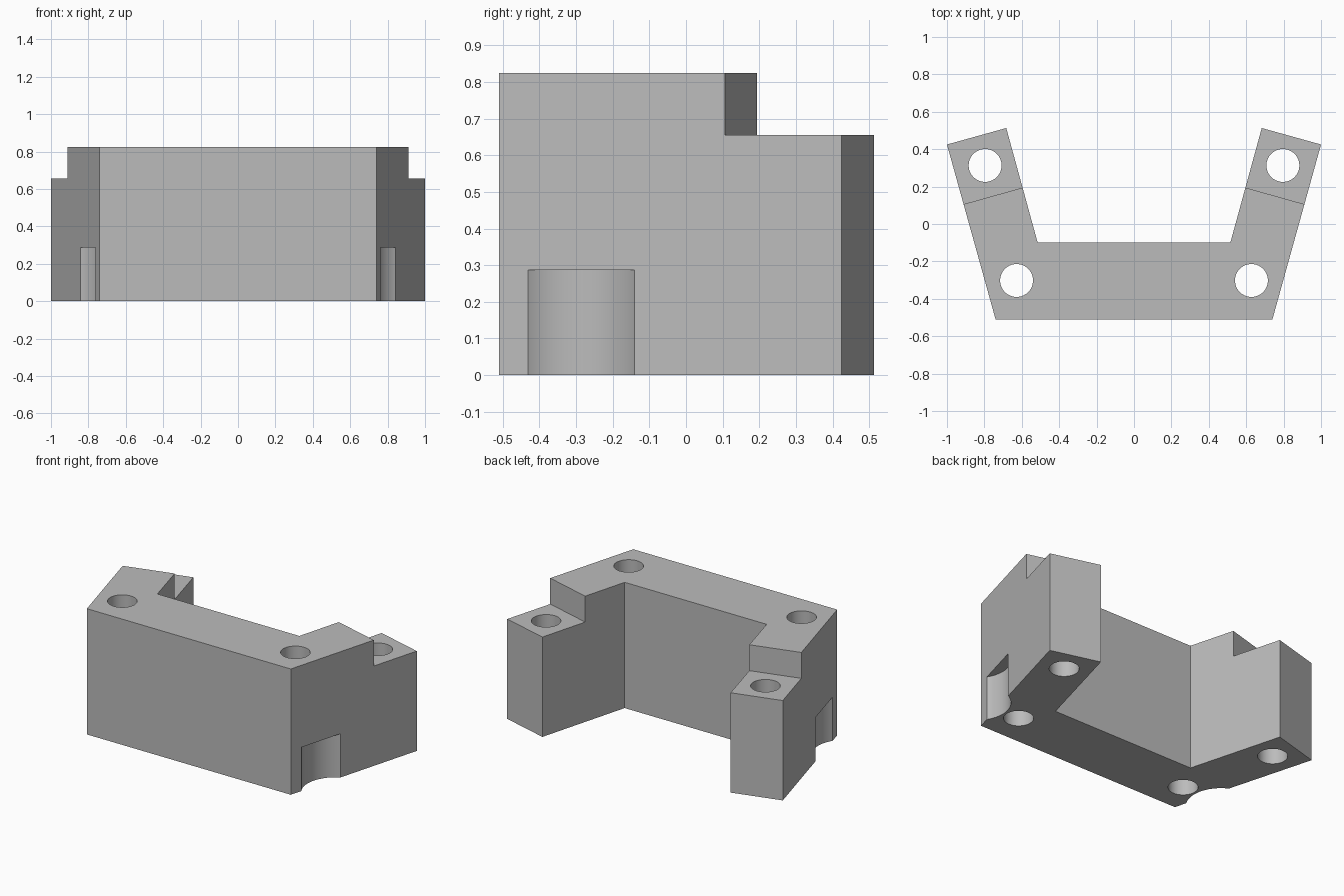
import bpy, bmesh, math

cube = bpy.data.objects.get("Cube")
if cube:
    bpy.data.objects.remove(cube, do_unlink=True)

grey = bpy.data.materials.new("plain grey")
grey.use_nodes = True
colour = (0.5, 0.5, 0.5, 1)
grey.diffuse_color = colour
grey.node_tree.nodes["Principled BSDF"].inputs["Base Color"].default_value = colour

HEIGHT, STEP = 0.825, 0.655


def prism(name, outline, z0, z1):
    """Extrude a flat outline between two heights."""
    bm = bmesh.new()
    base = bm.faces.new([bm.verts.new((x, y, z0)) for x, y in outline])
    top = bmesh.ops.extrude_face_region(bm, geom=[base])["geom"]
    for v in top:
        if isinstance(v, bmesh.types.BMVert):
            v.co.z = z1
    bmesh.ops.recalc_face_normals(bm, faces=bm.faces)
    mesh = bpy.data.meshes.new(name)
    bm.to_mesh(mesh)
    bm.free()
    mesh.materials.append(grey)
    obj = bpy.data.objects.new(name, mesh)
    bpy.context.collection.objects.link(obj)
    return obj


def circle(cx, cy, r, n=64):
    return [(cx + r * math.cos(2 * math.pi * i / n),
             cy + r * math.sin(2 * math.pi * i / n)) for i in range(n)]


# Bracket body: straight front bar with two splayed arms
half = [(0.74, -0.51), (1.0, 0.425), (0.683, 0.513), (0.515, -0.10)]
body = prism("bracket_body", half + [(-x, y) for x, y in reversed(half)], 0, HEIGHT)

# Outward direction of the sloping side, used to place the side pocket
angle = math.atan2(0.26, 0.935)
nx, ny = math.cos(angle), -math.sin(angle)
pocket_r, pocket_depth = 0.205, 0.066
out = pocket_r - pocket_depth
pocket = circle(0.802 + nx * out, -0.286 + ny * out, pocket_r, 96)

# Lowered arm ends, bolt holes and round side pockets, on both sides
step = [(0.597, 0.194), (0.911, 0.106), (1.15, 0.04), (1.3, 0.6), (0.75, 0.75)]
shapes = [("step", step, STEP, 1),
          ("front_hole", circle(0.628, -0.302, 0.088), -0.1, 1),
          ("rear_hole", circle(0.796, 0.313, 0.088), -0.1, 1),
          ("pocket", pocket, -0.1, 0.287)]
# Carry the step cut past the inner side of the arm
ex, ey = step[0][0] - step[1][0], step[0][1] - step[1][1]
step[0] = (step[0][0] + ex * 0.3, step[0][1] + ey * 0.3)
step[4] = (step[4][0] + ex * 0.5, step[4][1])

cutters = []
for side in (1, -1):
    for name, outline, z0, z1 in shapes:
        cutter = prism(name + "_cutter", [(side * x, y) for x, y in outline], z0, z1)
        cutter.hide_render = True
        cutters.append(cutter)
        mod = body.modifiers.new(name, "BOOLEAN")
        mod.operation = "DIFFERENCE"
        mod.solver = "EXACT"
        mod.object = cutter

# Apply the cuts, then drop the cutters
bpy.ops.object.select_all(action="DESELECT")
bpy.context.view_layer.objects.active = body
body.select_set(True)
for mod in list(body.modifiers):
    bpy.ops.object.modifier_apply(modifier=mod.name)
for cutter in cutters:
    bpy.data.objects.remove(cutter, do_unlink=True)
bpy.ops.object.shade_smooth_by_angle(angle=math.radians(30))
